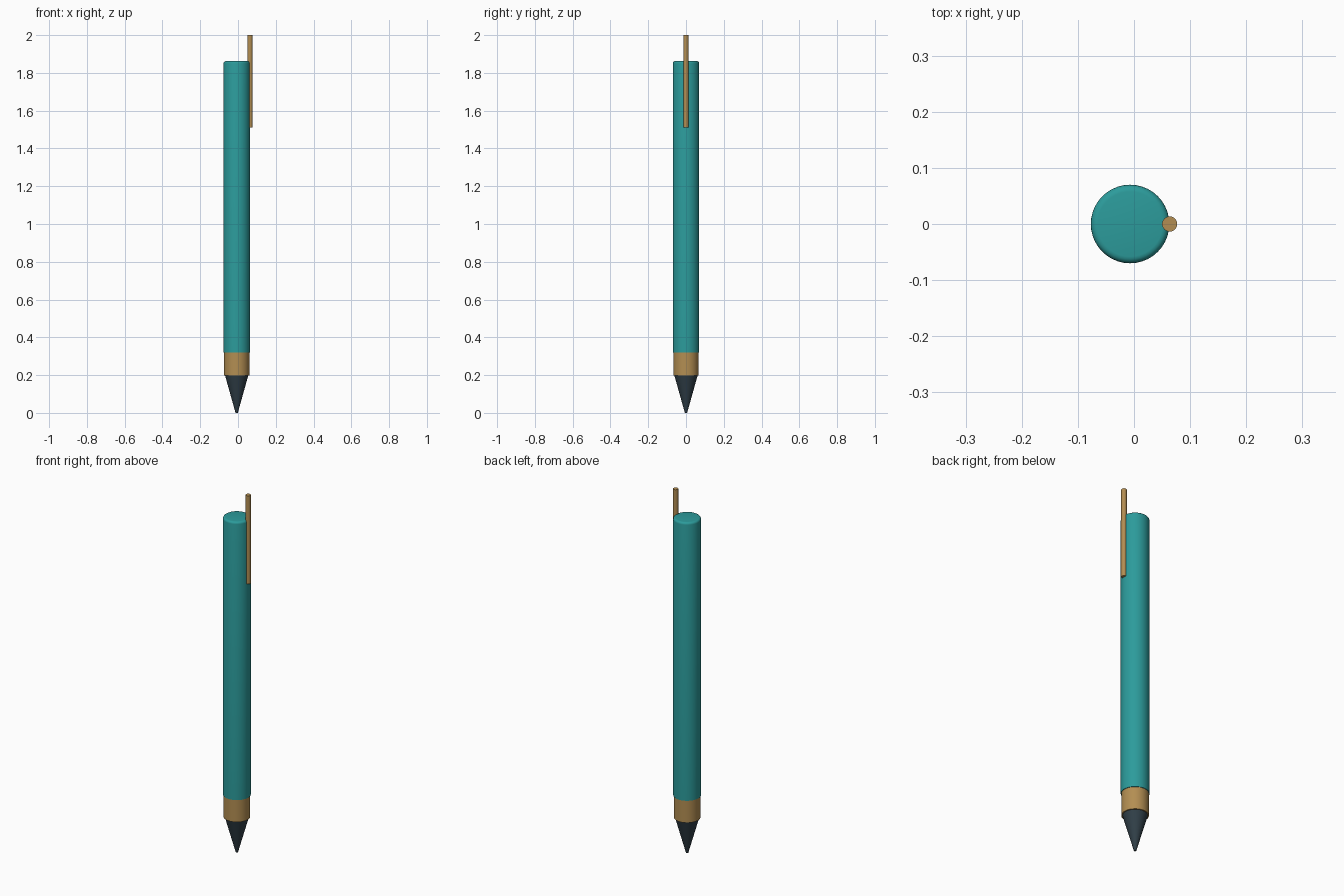
import bpy, math

if "Cube" in bpy.data.objects:
    bpy.data.objects.remove(bpy.data.objects["Cube"])

AXIS_X = -0.007  # barrel axis, offset so the clip balances the bounds


def material(name, color):
    m = bpy.data.materials.new(name)
    m.diffuse_color = (*color, 1)
    m.use_nodes = True
    m.node_tree.nodes["Principled BSDF"].inputs["Base Color"].default_value = m.diffuse_color
    return m


teal = material("teal", (0.025, 0.33, 0.33))
brass = material("brass", (0.45, 0.27, 0.085))
dark = material("dark", (0.03, 0.05, 0.065))


def lathe(name, profile, mat, x=AXIS_X, sides=40):
    """Capped solid of revolution from (radius, z) points, bottom to top."""
    verts, faces = [], []
    for r, z in profile:
        for i in range(sides):
            a = 2 * math.pi * i / sides
            verts.append((r * math.cos(a), r * math.sin(a), z))
    for k in range(len(profile) - 1):
        for i in range(sides):
            j = (i + 1) % sides
            b, t = k * sides, (k + 1) * sides
            faces.append((b + i, b + j, t + j, t + i))
    faces.append(tuple(reversed(range(sides))))
    faces.append(tuple(range(len(verts) - sides, len(verts))))
    mesh = bpy.data.meshes.new(name)
    mesh.from_pydata(verts, [], faces)
    mesh.materials.append(mat)
    obj = bpy.data.objects.new(name, mesh)
    obj.location.x = x
    bpy.context.collection.objects.link(obj)
    bpy.ops.object.select_all(action='DESELECT')
    obj.select_set(True)
    bpy.context.view_layer.objects.active = obj
    bpy.ops.object.shade_smooth_by_angle(angle=math.radians(35))
    return obj


# Barrel with a rounded top rim
R, TOP, B = 0.07, 1.862, 0.012
rim = [(R - B + B * math.cos(t * math.pi / 8), TOP - B + B * math.sin(t * math.pi / 8))
       for t in range(5)]
lathe("barrel", [(R, 0.32)] + rim, teal)

# Collar between barrel and tip
lathe("collar", [(0.067, 0.197), (0.067, 0.322)], brass)

# Writing tip
lathe("tip", [(0.006, 0.0), (0.062, 0.2)], dark)

# Round clip rod on the right side
lathe("clip", [(0.0135, 1.51), (0.0135, 2.0)], brass, x=0.0635, sides=24)
